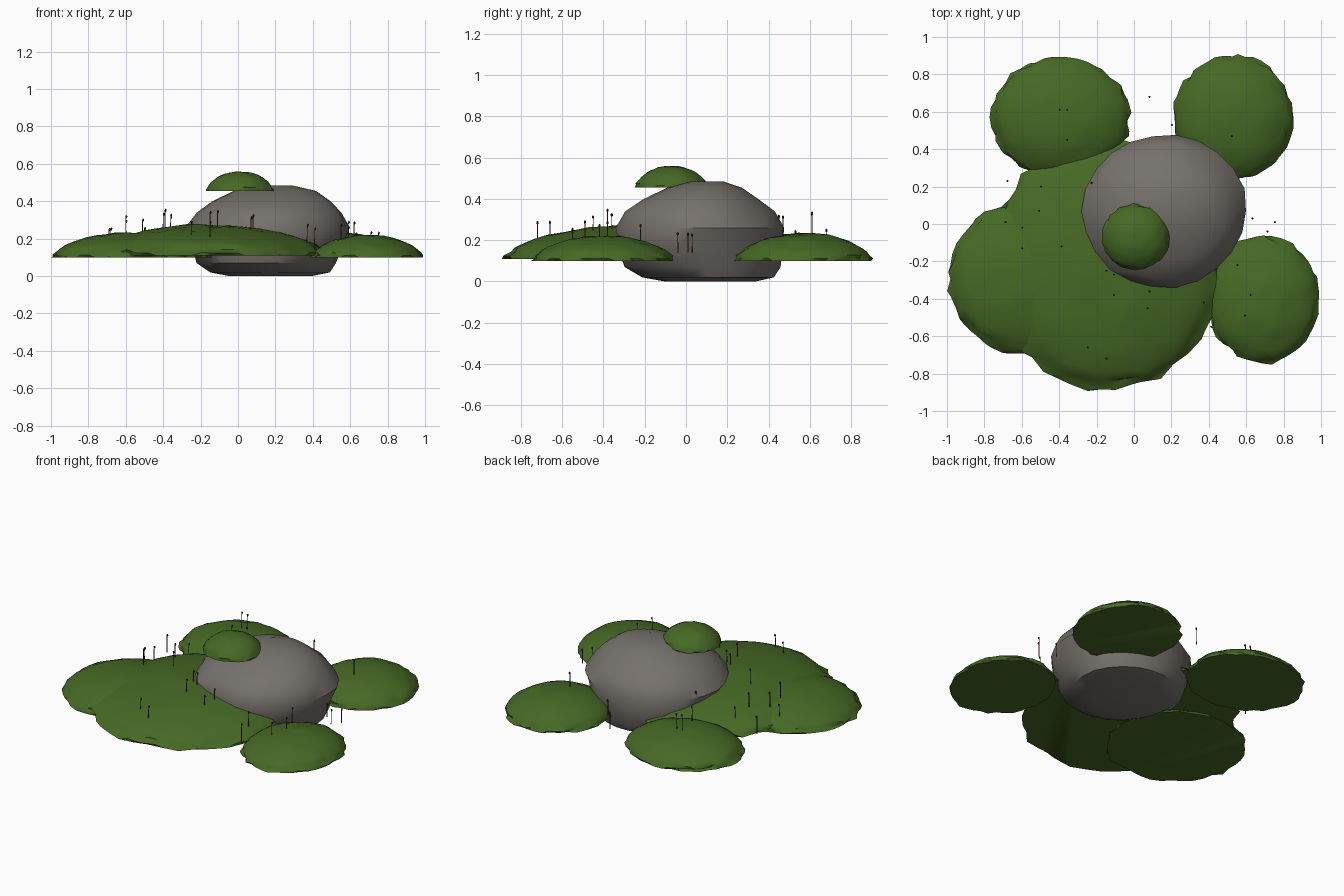
import bpy, bmesh, math, random
from mathutils import Vector, noise

random.seed(4)

default_cube = bpy.data.objects.get("Cube")
if default_cube:
    bpy.data.objects.remove(default_cube, do_unlink=True)


def make_material(name, colour, roughness=0.9):
    material = bpy.data.materials.new(name)
    material.use_nodes = True
    material.diffuse_color = (*colour, 1)
    shader = material.node_tree.nodes["Principled BSDF"]
    shader.inputs["Base Color"].default_value = (*colour, 1)
    shader.inputs["Roughness"].default_value = roughness
    return material


moss_green = make_material("moss green", (0.062, 0.14, 0.018))
stone_grey = make_material("stone grey", (0.18, 0.165, 0.15))
stem_red = make_material("stem red", (0.22, 0.03, 0.012))
stem_dark = make_material("dark brown", (0.035, 0.02, 0.015))


def finish(name, bm, materials, smooth_angle=None):
    """Turn a bmesh into a named object."""
    bmesh.ops.recalc_face_normals(bm, faces=bm.faces)
    mesh = bpy.data.meshes.new(name)
    bm.to_mesh(mesh)
    bm.free()
    obj = bpy.data.objects.new(name, mesh)
    bpy.context.collection.objects.link(obj)
    for material in materials:
        mesh.materials.append(material)
    if smooth_angle:
        bpy.ops.object.select_all(action="DESELECT")
        obj.select_set(True)
        bpy.context.view_layer.objects.active = obj
        bpy.ops.object.shade_smooth_by_angle(angle=math.radians(smooth_angle))
    return obj


# Moss cushions: centre x, centre y, base z, radius x, radius y, height
CUSHIONS = {
    "moss_large": (-0.15, -0.22, 0.11, 0.62, 0.66, 0.165),
    "moss_left_lobe": (-0.57, -0.29, 0.1, 0.42, 0.41, 0.135),
    "moss_front_corner": (0.69, -0.4, 0.1, 0.3, 0.34, 0.12),
    "moss_back_left": (0.53, 0.57, 0.1, 0.32, 0.33, 0.135),
    "moss_back_right": (-0.39, 0.57, 0.1, 0.37, 0.32, 0.135),
    "moss_cap": (0.01, -0.07, 0.455, 0.18, 0.175, 0.105),
}


def dome(distance):
    """Height of a unit cushion, with a flattish top."""
    return max(0, 1 - distance ** 2) ** 0.6


def build_cushion(name, x, y, z, rx, ry, height):
    # Half sphere with a flat, closed underside
    bm = bmesh.new()
    bmesh.ops.create_icosphere(bm, subdivisions=4, radius=1)
    bmesh.ops.bisect_plane(bm, geom=bm.verts[:] + bm.edges[:] + bm.faces[:],
                           plane_co=(0, 0, 0), plane_no=(0, 0, 1), clear_inner=True)
    bmesh.ops.holes_fill(bm, edges=[e for e in bm.edges if e.is_boundary])
    seed = Vector((x * 9, y * 9, z * 9))
    for vert in bm.verts:
        distance = math.hypot(vert.co.x, vert.co.y)
        point = vert.co * 6 + seed
        # Ragged near the rim, calm on top
        ragged = 1 + noise.noise(point) * 0.07 * distance ** 4
        ripple = 1 + noise.noise(point * 0.7) * 0.07
        on_base = vert.co.z < 0.001
        vert.co = (x + vert.co.x * rx * ragged,
                   y + vert.co.y * ry * ragged,
                   z if on_base else z + height * dome(distance) * ripple)
    finish(name, bm, [moss_green], 40)


for cushion_name, values in CUSHIONS.items():
    build_cushion(cushion_name, *values)


# Boulder: rings of height, radius x, radius y, centre x, centre y
RINGS = [(0.0, 0.22, 0.22, 0.17, 0.12), (0.02, 0.32, 0.32, 0.17, 0.11),
         (0.07, 0.37, 0.38, 0.15, 0.08), (0.16, 0.41, 0.4, 0.16, 0.07),
         (0.26, 0.435, 0.41, 0.16, 0.07), (0.34, 0.39, 0.365, 0.165, 0.065),
         (0.4, 0.32, 0.28, 0.18, 0.07), (0.455, 0.22, 0.18, 0.2, 0.09),
         (0.485, 0.09, 0.08, 0.2, 0.1)]


def build_boulder(sides=22):
    bm = bmesh.new()
    loops = []
    for z, rx, ry, cx, cy in RINGS:
        loop = []
        for i in range(sides):
            angle = math.tau * i / sides
            direction = Vector((math.cos(angle), math.sin(angle), z * 4))
            bump = 1 + noise.noise(direction * 2.3) * 0.04
            loop.append(bm.verts.new((cx + direction.x * rx * bump,
                                      cy + direction.y * ry * bump, z)))
        loops.append(loop)
    for low, high in zip(loops, loops[1:]):
        for i in range(sides):
            j = (i + 1) % sides
            bm.faces.new((low[i], low[j], high[j], high[i]))
    bm.faces.new(loops[0])
    bm.faces.new(loops[-1])
    finish("boulder", bm, [stone_grey], 40)


build_boulder()


# Sprouts: a thin stem with a small dark spore capsule
RED_SPOTS = [(-.11, -.27), (-.15, -.25), (-.11, -.38), (.08, -.36), (.07, -.45),
             (-.15, -.72), (.37, -.42), (.41, -.55), (.55, -.22), (.62, -.38),
             (.59, -.49), (.71, -.04), (-.23, .22), (.63, .03), (.75, .01)]
DARK_SPOTS = [(-.4, .61), (-.36, .61), (-.36, .45), (-.68, .23), (-.5, .2),
              (-.69, .01), (-.51, .07), (-.6, -.02), (-.39, -.12), (-.6, -.13),
              (-.25, -.66), (.52, .47), (.08, .68), (.2, .53)]


def ground_height(x, y):
    heights = [0.16]
    for name, (cx, cy, z, rx, ry, height) in CUSHIONS.items():
        if name != "moss_cap":
            heights.append(z + height * dome(math.hypot((x - cx) / rx, (y - cy) / ry)))
    return max(heights)


def build_sprouts(name, spots, stem_material):
    bm = bmesh.new()
    for x, y in spots:
        base = ground_height(x, y) - 0.02
        top = base + random.uniform(0.08, 0.12)
        stem = bmesh.ops.create_cone(bm, segments=5, cap_ends=True, radius1=0.003,
                                     radius2=0.002, depth=top - base)
        bmesh.ops.translate(bm, verts=stem["verts"], vec=(x, y, (base + top) / 2))
        capsule = bmesh.ops.create_icosphere(bm, subdivisions=1, radius=0.006)
        bmesh.ops.scale(bm, verts=capsule["verts"], vec=(1, 1, 1.6))
        bmesh.ops.translate(bm, verts=capsule["verts"], vec=(x + 0.003, y, top))
        for face in {f for v in capsule["verts"] for f in v.link_faces}:
            face.material_index = 1
    finish(name, bm, [stem_material, stem_dark])


build_sprouts("red_sprouts", RED_SPOTS, stem_red)
build_sprouts("dark_sprouts", DARK_SPOTS, stem_dark)
